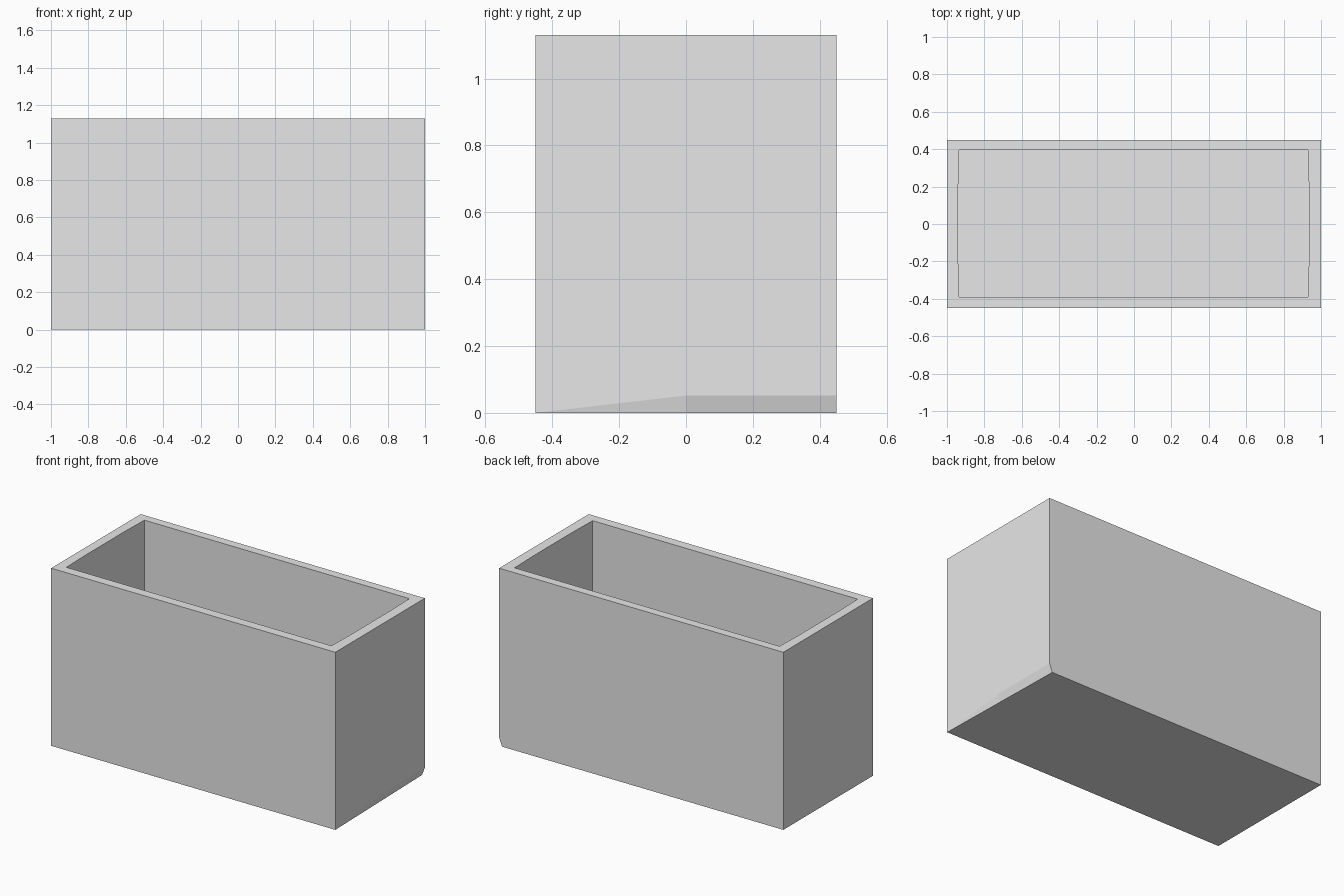
import bpy
import bmesh

if "Cube" in bpy.data.objects:
    bpy.data.objects.remove(bpy.data.objects["Cube"], do_unlink=True)

HX, HY, H = 1.0, 0.45, 1.13      # outer half sizes and height
FLOOR = 0.06                     # floor thickness
CUT_X, CUT_Z = 0.02, 0.052       # worn lower edge

grey = bpy.data.materials.new("plain_grey")
grey.use_nodes = True
grey.diffuse_color = (0.8, 0.8, 0.8, 1)
grey.node_tree.nodes["Principled BSDF"].inputs["Base Color"].default_value = (0.8, 0.8, 0.8, 1)

bm = bmesh.new()


def ring(points, z):
    return [bm.verts.new((x, y, z)) for x, y in points]


def bridge(lower, upper):
    n = len(lower)
    for i in range(n):
        j = (i + 1) % n
        bm.faces.new((lower[i], lower[j], upper[j], upper[i]))


# Outer shell, with the lower edge of one end chamfered towards the back
base = ring([(-HX, -HY), (HX, -HY), (HX - CUT_X / 2, 0), (HX - CUT_X, HY), (-HX, HY)], 0)
rim = ring([(-HX, -HY), (HX, -HY), (HX, HY), (-HX, HY)], H)
cut_mid = bm.verts.new((HX, 0, CUT_Z))
cut_back = bm.verts.new((HX, HY, CUT_Z))
for face in (
    base[::-1],
    (base[0], base[1], rim[1], rim[0]),
    (base[1], cut_mid, cut_back, rim[2], rim[1]),
    (base[1], base[2], cut_mid),
    (base[2], base[3], cut_back, cut_mid),
    (base[3], base[4], rim[3], rim[2], cut_back),
    (base[4], base[0], rim[0], rim[3]),
):
    bm.faces.new(face)

# Cavity, its end walls slightly bowed
opening = [(-0.935, -0.39), (0.93, -0.39), (0.935, -0.2), (0.935, 0.2),
           (0.93, 0.395), (-0.935, 0.395), (-0.94, 0.2), (-0.94, -0.2)]
inner_top = ring(opening, H)
inner_floor = ring(opening, FLOOR)
bridge(inner_top, inner_floor)
bm.faces.new(inner_floor)

# Flat rim between shell and cavity
t = inner_top
for face in (
    (rim[0], rim[1], t[1], t[0]),
    (rim[1], rim[2], t[4], t[3], t[2], t[1]),
    (rim[2], rim[3], t[5], t[4]),
    (rim[3], rim[0], t[0], t[7], t[6], t[5]),
):
    bm.faces.new(face)

bmesh.ops.recalc_face_normals(bm, faces=bm.faces)
mesh = bpy.data.meshes.new("open_box")
bm.to_mesh(mesh)
bm.free()
mesh.materials.append(grey)
box = bpy.data.objects.new("open_box", mesh)
bpy.context.collection.objects.link(box)
